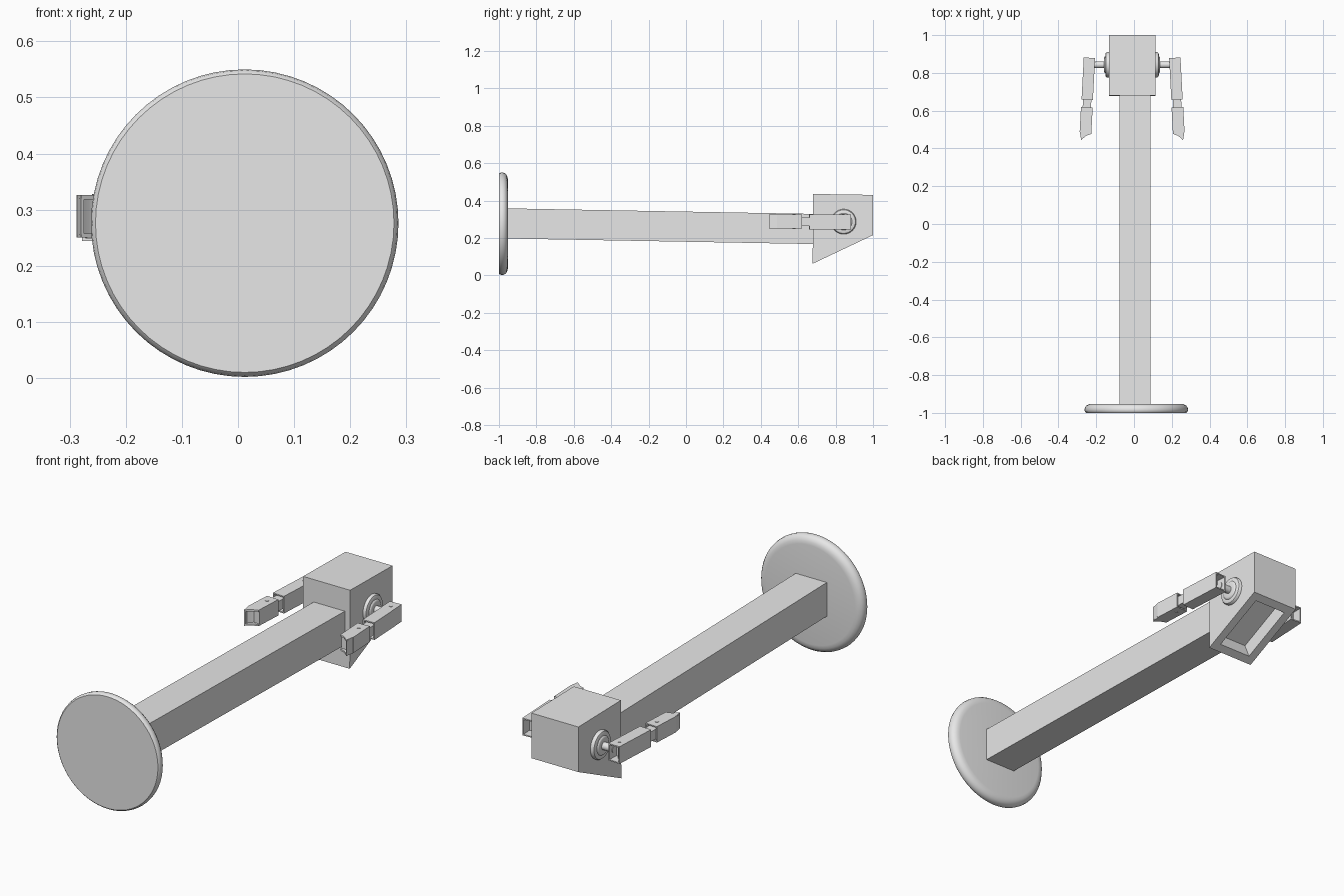
import bpy, bmesh, math
from mathutils import Matrix, Vector

old = bpy.data.objects.get("Cube")
if old:
    bpy.data.objects.remove(old, do_unlink=True)

grey = bpy.data.materials.new("plain_grey")
grey.use_nodes = True
grey.diffuse_color = (0.8, 0.8, 0.8, 1)
for node in grey.node_tree.nodes:
    if node.type == "BSDF_PRINCIPLED":
        node.inputs["Base Color"].default_value = (0.8, 0.8, 0.8, 1)


def finish(name, bm, matrix=None, smooth=False):
    bmesh.ops.recalc_face_normals(bm, faces=bm.faces[:])
    mesh = bpy.data.meshes.new(name)
    bm.to_mesh(mesh)
    bm.free()
    mesh.materials.append(grey)
    obj = bpy.data.objects.new(name, mesh)
    bpy.context.collection.objects.link(obj)
    if matrix:
        obj.matrix_world = matrix
    if smooth:
        bpy.ops.object.select_all(action="DESELECT")
        obj.select_set(True)
        bpy.context.view_layer.objects.active = obj
        bpy.ops.object.shade_smooth_by_angle(angle=math.radians(35))
    return obj


def recess(bm, pick, border, taper, depth):
    """Sink the faces chosen by the rule, leaving a rim."""
    bm.normal_update()
    for face in [f for f in bm.faces if pick(f.normal)]:
        normal = face.normal.copy()
        bmesh.ops.inset_individual(bm, faces=[face], thickness=border)
        bmesh.ops.inset_individual(bm, faces=[face], thickness=taper)
        bmesh.ops.translate(bm, verts=face.verts[:], vec=-normal * depth)


def prism(points, axis, low, high):
    """Extrude a flat outline along x (outline in y, z) or z (outline in x, y)."""
    bm = bmesh.new()
    place = (lambda a, b: (low, a, b)) if axis == "x" else (lambda a, b: (a, b, low))
    face = bm.faces.new([bm.verts.new(place(a, b)) for a, b in points])
    move = Vector((high - low, 0, 0) if axis == "x" else (0, 0, high - low))
    new = bmesh.ops.extrude_face_region(bm, geom=[face])["geom"]
    bmesh.ops.translate(bm, verts=[v for v in new if isinstance(v, bmesh.types.BMVert)], vec=move)
    bmesh.ops.recalc_face_normals(bm, faces=bm.faces[:])
    return bm


def box(x, y, z):
    """Box from three (low, high) ranges."""
    return prism([(x[0], y[0]), (x[1], y[0]), (x[1], y[1]), (x[0], y[1])], "z", *z)


def lathe(name, profile, matrix, steps=64):
    bm = bmesh.new()
    verts = [bm.verts.new((r, 0, h)) for r, h in profile]
    edges = [bm.edges.new(pair) for pair in zip(verts, verts[1:])]
    bmesh.ops.spin(bm, geom=verts + edges, axis=(0, 0, 1), cent=(0, 0, 0),
                   angle=math.tau, steps=steps, use_duplicate=False)
    bmesh.ops.remove_doubles(bm, verts=bm.verts[:], dist=1e-5)
    return finish(name, bm, matrix, smooth=True)


# Round base plate with a rolled rim
lathe("base_plate",
      [(0, 0), (.266, 0), (.272, .006), (.274, .016), (.272, .028),
       (.264, .039), (.25, .046), (.235, .048), (0, .048)],
      Matrix.Translation((.012, -1, .276)) @ Matrix.Rotation(-math.pi / 2, 4, "X"))

# Long square column, slightly sloping
finish("column", prism([(-.96, .197), (.70, .167), (.70, .328), (-.96, .358)], "x", -.076, .088))

# Head block with a sunken panel in the sloped side
head = prism([(.68, .435), (1, .43), (1, .215), (.677, .062)], "x", -.133, .115)
recess(head, lambda n: n.z < -.5, .055, .015, .06)
finish("head", head)

# Mirrored shoulders and arms; each arm is built with +x pointing outwards
MID, PIVOT_Y, PIVOT_Z = -.01, .843, .287
for side, label in ((1, "left"), (-1, "right")):
    flip = Matrix.Translation((MID, 0, 0)) @ Matrix.Diagonal((side, 1, 1, 1))

    def part(name, bm, smooth=False):
        bm.transform(flip)
        return finish(label + "_" + name, bm, None, smooth)

    # Stepped shoulder disc with its axle
    turn = Matrix.Translation((MID + side * .12, PIVOT_Y, PIVOT_Z)) \
        @ Matrix.Rotation(side * math.pi / 2, 4, "Y")
    lathe(label + "_shoulder",
          [(0, 0), (.067, 0), (.067, .013), (.063, .019), (.055, .022), (.045, .022),
           (.042, .026), (.036, .028), (.018, .028), (.018, .085), (0, .085)], turn, 40)

    # Hollow upper arm, splayed outwards a little towards the front
    lean = Matrix.Translation((.226, .88, 0)) @ Matrix.Rotation(math.radians(3), 4, "Z")
    upper = box((-.03, .03), (-.222, 0), (.244, .326))
    recess(upper, lambda n: abs(n.y) > .9, .008, 0, .05)
    upper.transform(lean)
    part("upper_arm", upper)

    # Elbow link
    elbow = box((-.022, .022), (-.30, -.2), (.263, .31))
    elbow.transform(lean)
    part("elbow", elbow)

    # Forearm
    fore = box((-.031, .031), (-.395, -.262), (.25, .326))
    recess(fore, lambda n: n.y > .9, .008, 0, .03)
    fore.transform(lean)
    part("forearm", fore)

    # Gripper: two slanted plates, an outer wall and a curved inner panel
    curve = []
    for i in range(9):
        t = i / 8
        curve.append((-.029 + .05 * t, -.40 - .034 * t + .012 * math.sin(math.pi * t)))
    outline = [(-.031, -.39), (-.031, -.402), (-.005, -.413), (.021, -.437), (.024, -.42), (.031, -.39)]
    for name, low, high in (("lower", .25, .258), ("upper", .318, .326)):
        plate = prism(outline, "z", low, high)
        plate.transform(lean)
        part("gripper_" + name + "_plate", plate)
    panel = prism([(x, y + .012) for x, y in curve] + [(.031, -.39), (-.029, -.385)],
                  "z", .256, .32)
    panel.transform(lean)
    part("gripper_panel", panel, smooth=True)
    wall = prism([(.023, -.39), (.016, -.433), (.021, -.437), (.031, -.39)], "z", .256, .32)
    wall.transform(lean)
    part("gripper_wall", wall)

    # Small pins through each arm section
    for name, y in (("shoulder_pin", -.04), ("wrist_pin", -.302)):
        pin = bmesh.new()
        bmesh.ops.create_cone(pin, cap_ends=True, segments=16, radius1=.008, radius2=.008, depth=.08)
        bmesh.ops.translate(pin, verts=pin.verts[:], vec=(0, y, .288))
        pin.transform(lean)
        part(name, pin, smooth=True)
